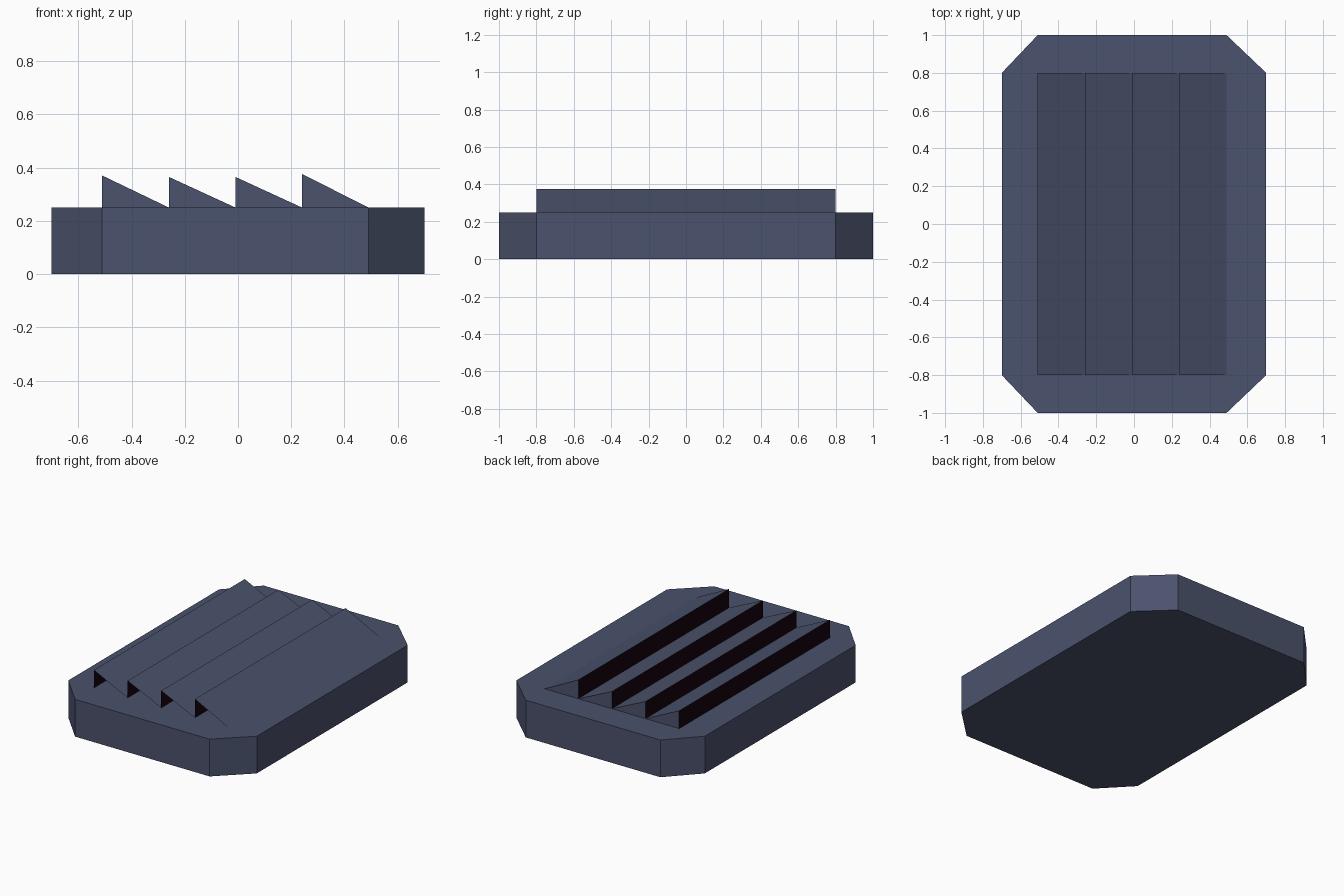
import bpy

if "Cube" in bpy.data.objects:
    bpy.data.objects.remove(bpy.data.objects["Cube"])

def material(name, rgb):
    m = bpy.data.materials.new(name)
    m.diffuse_color = (*rgb, 1)
    m.use_nodes = True
    m.node_tree.nodes["Principled BSDF"].inputs["Base Color"].default_value = m.diffuse_color
    return m

slate = material("slate blue", (0.070, 0.085, 0.150))
dark = material("dark maroon", (0.008, 0.001, 0.005))

def build(name, verts, faces, mats, indices=None):
    me = bpy.data.meshes.new(name)
    me.from_pydata(verts, [], faces)
    for m in mats:
        me.materials.append(m)
    for p, i in zip(me.polygons, indices or [0] * len(faces)):
        p.material_index = i
    ob = bpy.data.objects.new(name, me)
    bpy.context.collection.objects.link(ob)
    return ob

# Slab with clipped corners
H = 0.25
outline = [(-0.51, -1), (0.49, -1), (0.7, -0.8), (0.7, 0.8),
           (0.49, 1), (-0.51, 1), (-0.7, 0.8), (-0.7, -0.8)]
n = len(outline)
verts = [(x, y, z) for z in (0, H) for x, y in outline]
faces = [tuple(reversed(range(n))), tuple(range(n, 2 * n))]
faces += [(i, (i + 1) % n, (i + 1) % n + n, i + n) for i in range(n)]
build("base_slab", verts, faces, [slate])

# Louvres: sloped top, dark upright opening, closed back end, open front end
for k, top in enumerate((0.37, 0.365, 0.365, 0.376)):
    x0 = -0.51 + 0.25 * k
    x1 = x0 + 0.25
    v = [(x, y, z) for y in (-0.8, 0.8) for x, z in ((x0, H), (x0, top), (x1, H))]
    build(f"louvre_{k + 1}", v, [(1, 2, 5, 4), (0, 1, 4, 3), (3, 4, 5)],
          [slate, dark], [0, 1, 0])
